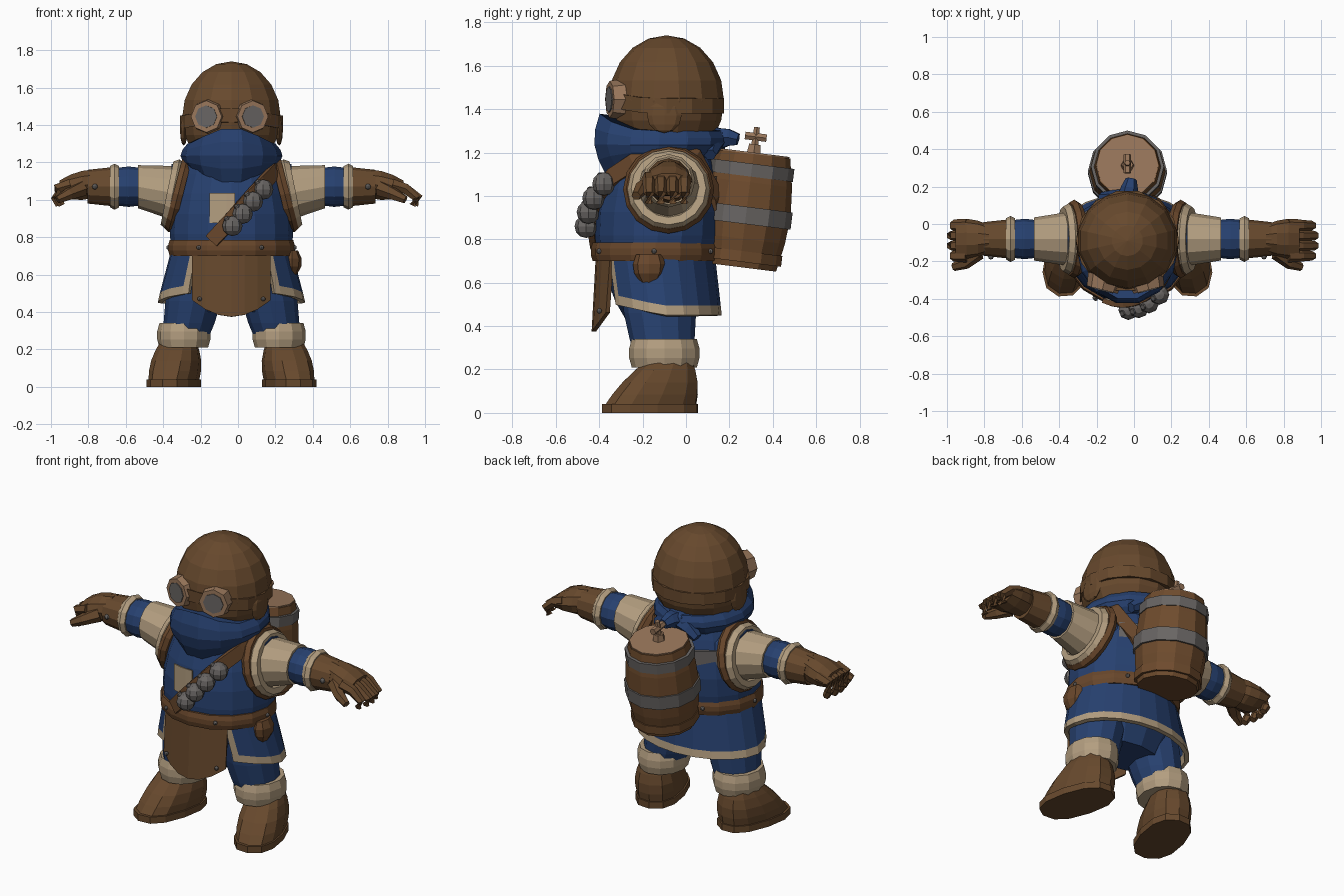
import bpy, bmesh
from math import sin, cos, pi, sqrt, copysign
from mathutils import Vector

if "Cube" in bpy.data.objects:
    bpy.data.objects.remove(bpy.data.objects["Cube"])

CX = -.035  # the body sits slightly off the centre line


def material(name, *rgb):
    mat = bpy.data.materials.new(name)
    mat.use_nodes = True
    mat.diffuse_color = (*rgb, 1)
    mat.node_tree.nodes["Principled BSDF"].inputs["Base Color"].default_value = (*rgb, 1)
    return mat


BLUE = material("blue cloth", .02, .052, .16)
LEATHER = material("brown leather", .135, .066, .026)
BELT = material("belt leather", .138, .062, .024)
WOOL = material("cream wool", .45, .34, .215)
COPPER = material("copper", .32, .185, .105)
STEEL = material("grey metal", .14, .13, .125)
WOOD = material("barrel wood", .155, .07, .026)


def finish(name, bm, *mats):
    bmesh.ops.recalc_face_normals(bm, faces=bm.faces)
    mesh = bpy.data.meshes.new(name)
    bm.to_mesh(mesh)
    bm.free()
    for mat in mats:
        mesh.materials.append(mat)
    ob = bpy.data.objects.new(name, mesh)
    bpy.context.collection.objects.link(ob)
    return ob


def bridge(bm, lower, upper):
    return [bm.faces.new((lower[i], lower[i + 1], upper[i + 1], upper[i])) for i in range(len(lower) - 1)]


def skin(name, mat, sections):
    """Join closed cross-sections into one capped solid."""
    bm = bmesh.new()
    rings = [[bm.verts.new(point) for point in section] for section in sections]
    for lower, upper in zip(rings, rings[1:]):
        bridge(bm, lower + lower[:1], upper + upper[:1])
    bm.faces.new(rings[0])
    bm.faces.new(rings[-1])
    return finish(name, bm, mat)


def swell(first, last, bulge, t):
    """Radius pair that runs from first to last and swells in between."""
    return Vector(first).lerp(Vector(last), t) + Vector((bulge, bulge)) * sin(pi * t)


def taper(name, mat, start, end, first, last=None, bulge=0, steps=1, sides=12, along_x=False, power=2, lift=(0, 0)):
    """Oval solid from start to end; lift raises the front of its two ends."""
    sections = []
    for step in range(steps + 1):
        t = step / steps
        centre = Vector(start).lerp(Vector(end), t)
        ru, rv = swell(first, last or first, bulge, t)
        section = []
        for side in range(sides):
            c, s = cos(2 * pi * side / sides), sin(2 * pi * side / sides)
            u = ru * copysign(abs(c) ** (2 / power), c)
            v = rv * copysign(abs(s) ** (2 / power), s)
            raised = (lift[0] + (lift[1] - lift[0]) * t) * max(0, -s) ** 3
            section.append(centre + Vector((0, u, v) if along_x else (u, v, raised)))
        sections.append(section)
    return skin(name, mat, sections)


def directions(points):
    padded = points[:1] + points + points[-1:]
    return [after - before for before, after in zip(padded, padded[2:])]


def tube(name, mat, points, first, last, sides=6):
    points = [Vector(point) for point in points]
    sections = []
    for i, (point, heading) in enumerate(zip(points, directions(points))):
        turn = heading.to_track_quat("Z", "Y")
        radius = first + (last - first) * i / (len(points) - 1)
        angles = [2 * pi * side / sides for side in range(sides)]
        sections.append([point + turn @ Vector((cos(a), sin(a), 0)) * radius for a in angles])
    return skin(name, mat, sections)


def ribbon(name, mat, points, width, thick):
    """Flat strap lying on the body, facing away from the body axis."""
    points = [Vector(point) for point in points]
    sections = []
    for point, heading in zip(points, directions(points)):
        out = (point - Vector((CX, -.13, min(point.z, 1.1)))).normalized()
        side = heading.cross(out).normalized() * width / 2
        out *= thick
        sections.append([point - side - out, point + side - out, point + side + out, point - side + out])
    return skin(name, mat, sections)


def ball(name, mat, place, size, sides=8):
    bm = bmesh.new()
    bmesh.ops.create_uvsphere(bm, u_segments=sides, v_segments=sides * 3 // 4, radius=1)
    ob = finish(name, bm, mat)
    ob.location = place
    ob.scale = size if isinstance(size, tuple) else (size, size, size)
    return ob


def hoop(name, mat, place, radius, minor, tilt):
    bpy.ops.mesh.primitive_torus_add(major_segments=16, minor_segments=6, major_radius=radius,
                                     minor_radius=minor, location=place, rotation=(0, pi / 2 + tilt, 0))
    bpy.context.object.name = name
    bpy.context.object.data.materials.append(mat)


# Torso, and a finder for points on its front
LOW, HIGH = Vector((CX, -.14, .6)), Vector((CX, -.11, 1.25))
TORSO = dict(first=(.3, .25), last=(.22, .2), bulge=.065)
taper("tunic_body", BLUE, LOW, HIGH, **TORSO, steps=6, sides=16)


def chest(x, z, gap):
    t = (z - LOW.z) / (HIGH.z - LOW.z)
    rx, ry = swell(**TORSO, t=t)
    return Vector((x, LOW.lerp(HIGH, t).y - ry * sqrt(1 - ((x - CX) / rx) ** 2) - gap, z))


# Head: helmet and goggle strap
ball("leather_helmet", LEATHER, (CX, -.09, 1.44), (.27, .265, .3), sides=14)
taper("goggle_strap", LEATHER, (CX, -.09, 1.38), (CX, -.09, 1.45), (.275, .272), sides=14, lift=(.04, .04))

# Scarf over the face, knotted behind
taper("scarf", BLUE, (CX, -.13, 1.17), (CX, -.12, 1.3), (.23, .245), (.235, .285),
      bulge=.04, steps=4, sides=14, lift=(-.08, .085))
knot = Vector((CX, .13, 1.26))
ball("scarf_knot", BLUE, knot, (.08, .06, .06))
for x, y, z in ((.02, .11, 0), (-.14, .01, -.08), (.15, -.02, -.07)):
    reach = Vector((x, y, z))
    tube("scarf_tail", BLUE, [knot, knot + reach * .6 + Vector((0, 0, .01)), knot + reach], .06, .03)

# Skirt: open at the front, wool hem and edges
bm = bmesh.new()
gap, edge = .62, .11
span = 2 * (pi - gap - edge)
angles = [gap] + [gap + edge + span * i / 16 for i in range(17)] + [2 * pi - gap]
rows = []
for z, rx, y, drop in ((.45, .395, -.105, .06), (.495, .385, -.11, .06), (.76, .315, -.14, 0)):
    rows.append([bm.verts.new((CX + rx * sin(a), y - .27 * cos(a), z + drop * max(0, cos(a)))) for a in angles])
for row in range(2):
    faces = bridge(bm, rows[row], rows[row + 1])
    for face in faces:
        face.material_index = int(row == 0 or face in (faces[0], faces[-1]))
skirt = finish("skirt", bm, BLUE, WOOL)
skirt.modifiers.new("thickness", "SOLIDIFY").thickness = .025
taper("hips", BLUE, (CX, -.12, .4), (CX, -.13, .74), (.22, .14), (.3, .25), bulge=.03, steps=3)

# Apron: curved sheet with a rounded lower edge
bm = bmesh.new()
xs = [.07 * i for i in range(-3, 4)]
hem = [bm.verts.new((CX + x, -.435 + 1.5 * x * x, .375 + 2 * x * x)) for x in xs]
waist = [bm.verts.new((CX + x, -.415 + 1.5 * x * x, .74)) for x in xs]
bridge(bm, hem, waist)
apron = finish("leather_apron", bm, LEATHER)
apron.modifiers.new("thickness", "SOLIDIFY").thickness = .02

# Belt, rivets and pouch
taper("belt", BELT, (CX, -.14, .7), (CX, -.14, .785), (.33, .29), bulge=.01, steps=3, sides=16)
for i in range(6):
    angle = .5 + i * pi / 3
    ball("belt_rivet", STEEL, (CX + .337 * sin(angle), -.14 - .297 * cos(angle), .745), .012)
taper("belt_pouch", BELT, (.29, -.17, .6), (.29, -.17, .73), (.025, .04), (.03, .06), bulge=.025, steps=3, sides=8)

# Shoulder belt carrying round charges, and a chest patch
path = [chest(-.14 + .056 * i, .78 + .062 * i, .015) for i in range(7)]
path += [(.2, -.09, 1.24), (.18, .04, 1.18), (.1, .14, 1), (0, .15, .78)]
ribbon("shoulder_belt", BELT, path, .08, .014)
for i in range(4):
    spot = chest(-.03 + .055 * i, .86 + .065 * i, .04)
    ball("round_charge", STEEL, spot, .054)
    tube("charge_cap", STEEL, [spot, spot + Vector((-.035, -.02, .045))], .025, .015)
ribbon("chest_patch", WOOL, [chest(-.15 + .045 * i, .955, .008) for i in range(4)], .16, .004)

# Goggles, arms and legs, mirrored
for s, side in ((-1, "right_"), (1, "left_")):
    rim = taper(side + "goggle_rim", COPPER, (0, 0, 0), (0, 0, .1), (.1, .1), (.085, .085), sides=8)
    lens = taper(side + "goggle_lens", STEEL, (0, 0, .09), (0, 0, .105), (.06, .06), sides=8)
    for ob in (rim, lens):
        ob.location = (CX - .01 + s * .1, -.255, 1.445)
        ob.rotation_euler = (pi / 2, 0, s * .25)
    ball(side + "ear_flap", LEATHER, (CX + s * .255, -.1, 1.37), (.02, .08, .08))

    def along(reach, y=-.08, z=1.07):
        return Vector((CX + s * reach, y, z))

    def arm(name, mat, inner, outer, first, last=None, z=1.07, bulge=0):
        taper(side + name, mat, along(inner, z=z), along(outer), (first, first), (last or first,) * 2,
              bulge=bulge, steps=2, along_x=True)

    arm("shoulder", BLUE, .1, .32, .175, .12, z=1.04)
    arm("sleeve", WOOL, .28, .5, .15, .115, z=1.03)
    arm("undersleeve", BLUE, .48, .62, .1, bulge=.008)
    arm("wrist_wool", WOOL, .6, .65, .11, bulge=.013)
    arm("glove_cuff", LEATHER, .63, .77, .105, .09)
    hoop(side + "armhole_strap", BELT, along(.285, z=1.03), .18, .03, -s * .25)
    hoop(side + "armhole_trim", WOOL, along(.315, z=1.03), .155, .035, -s * .2)
    taper(side + "glove_palm", LEATHER, along(.74, z=1.085), along(.92, z=1.06), (.075, .08), (.105, .045),
          bulge=.015, steps=3, sides=10, along_x=True)
    ball(side + "glove_stud", STEEL, along(.73, y=-.175), .015)
    for i in range(4):
        y, tip = -.17 + .054 * i, .98 + .03 * s - .015 * abs(i - 1.5)
        tube(side + "finger", LEATHER, [along(.86, y, 1.08), along(.93, y, 1.06), along(tip, y, 1.01), along(tip - .02, y, .97)], .036, .02)
    tube(side + "thumb", LEATHER, [along(.8, -.15, 1.06), along(.87, -.21, 1.03), along(.93, -.23, 1)], .045, .022)

    taper(side + "trouser_leg", BLUE, along(.25, -.1, .22), along(.18, -.13, .58), (.11, .12), (.15, .17), bulge=.015, steps=3)
    taper(side + "wool_cuff", WOOL, along(.255, -.1, .21), along(.255, -.1, .34), (.13, .15), bulge=.014, steps=3)
    boot = taper(side + "boot", LEATHER, (0, -.125, .03), (0, -.03, .25), (.12, .22), (.09, .1),
                 bulge=.02, steps=4, power=2.4)
    sole = taper(side + "boot_sole", LEATHER, (0, -.125, 0), (0, -.125, .04), (.13, .23), power=2.4)
    for ob in (boot, sole):
        ob.location = along(.275, -.045, 0)
        ob.rotation_euler.z = s * .27
    ball(side + "apron_rivet", STEEL, along(.17, -.4, .47), .012)

# Barrel pack with hoops, lid and tap, leaning back
pack = [taper("barrel", WOOD, (0, 0, -.27), (0, 0, .255), (.17, .17), bulge=.035, steps=4)]
for name, mat, z, half, r in (("base_hoop", WOOD, -.22, .025, .19), ("middle_hoop", STEEL, -.03, .04, .212),
                              ("top_hoop", STEEL, .18, .03, .195)):
    pack.append(taper(name, mat, (0, 0, z - half), (0, 0, z + half), (r, r)))
pack.append(taper("barrel_lid", COPPER, (0, 0, .25), (0, 0, .262), (.165, .165)))
pack.append(tube("tap_collar", COPPER, [(0, 0, .24), (0, 0, .3)], .04, .03))
pack.append(tube("tap_stem", COPPER, [(0, 0, .28), (0, 0, .38)], .02, .015))
pack.append(tube("tap_handle", COPPER, [(0, -.05, .335), (0, .05, .335)], .02, .02))
for ob in pack:
    ob.location = (CX, .28, .94)
    ob.rotation_euler.x = -.125
ribbon("pack_bracket", STEEL, [(CX + x, .15 - 2 * x * x, 1.03) for x in (-.22, -.1, .1, .2)], .12, .015)
